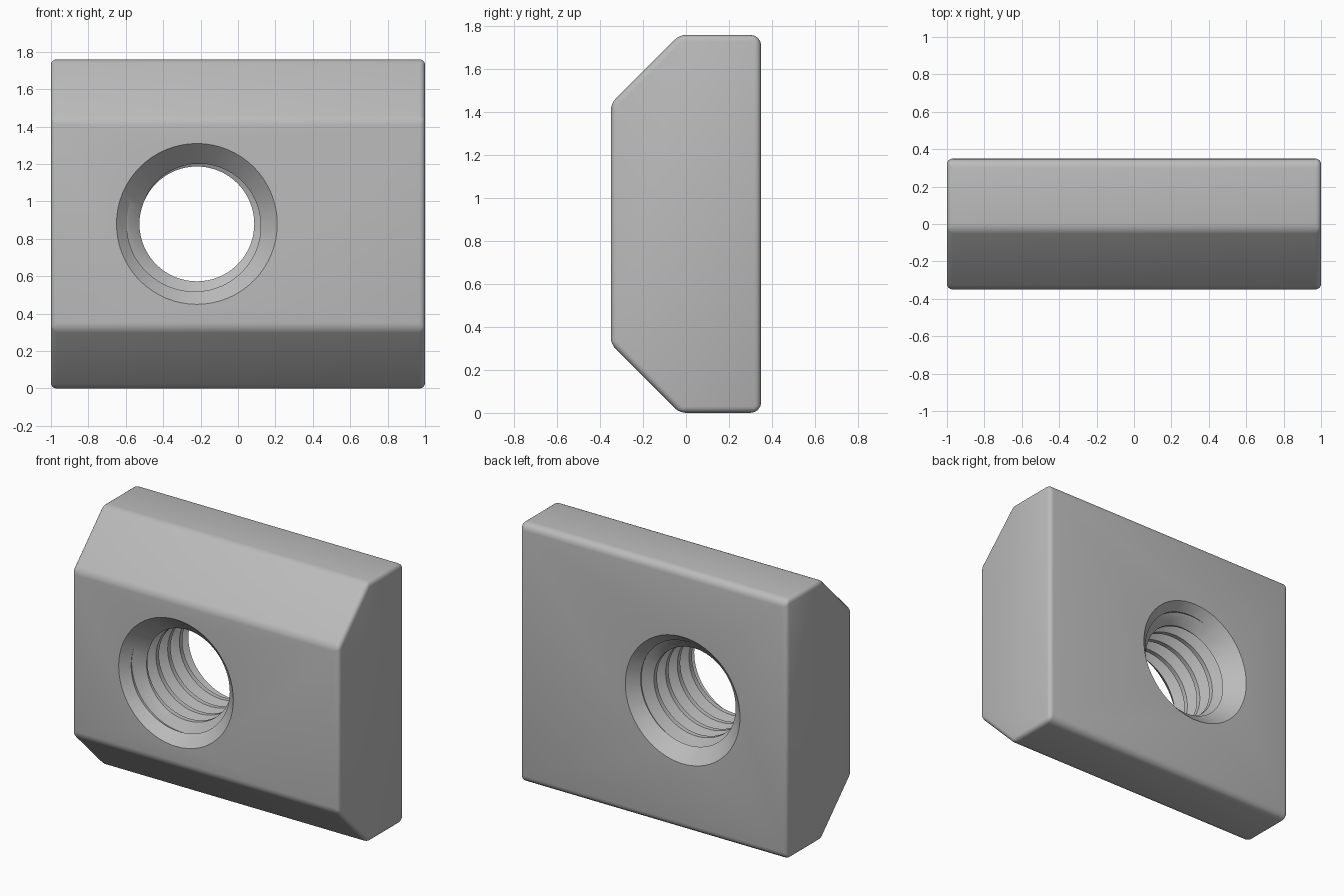
import bpy
import bmesh
import math

if "Cube" in bpy.data.objects:
    bpy.data.objects.remove(bpy.data.objects["Cube"], do_unlink=True)

HALF_DEPTH, HEIGHT, CHAMFER = 0.35, 1.76, 0.32
HOLE_X, HOLE_Z = -0.22, 0.88
MINOR, MAJOR, RIM, PITCH = 0.307, 0.375, 0.43, 0.125

steel = bpy.data.materials.new("Grey steel")
steel.use_nodes = True
colour = (0.5, 0.5, 0.5, 1)
steel.diffuse_color = colour
steel.node_tree.nodes["Principled BSDF"].inputs["Base Color"].default_value = colour


def make_object(name, bm):
    bmesh.ops.recalc_face_normals(bm, faces=bm.faces[:])
    mesh = bpy.data.meshes.new(name)
    bm.to_mesh(mesh)
    bm.free()
    mesh.materials.append(steel)
    obj = bpy.data.objects.new(name, mesh)
    bpy.context.collection.objects.link(obj)
    return obj


def hole_point(radius, angle, y):
    return (HOLE_X + radius * math.cos(angle), y, HOLE_Z + radius * math.sin(angle))


# Chamfered block: side profile extruded along x, wider rounding on the back
def make_block():
    bm = bmesh.new()
    d, c, h = HALF_DEPTH, CHAMFER, HEIGHT
    profile = [(-d, c), (c - d, 0), (d, 0), (d, h), (c - d, h), (-d, h - c)]
    face = bm.faces.new([bm.verts.new((-1, y, z)) for y, z in profile])
    out = bmesh.ops.extrude_face_region(bm, geom=[face])
    verts = [g for g in out["geom"] if isinstance(g, bmesh.types.BMVert)]
    bmesh.ops.translate(bm, verts=verts, vec=(2, 0, 0))
    weight = bm.edges.layers.float.new("bevel_weight_edge")
    for e in bm.edges:
        a, b = (v.co for v in e.verts)
        back = abs(a.x - b.x) > 1 and a.y > 0.3
        e[weight] = 1.0 if back else 0.6
    return make_object("slot_nut_block", bm)


# Threaded cutter: one thread profile swept along a helix, closed at both ends
def make_thread_cutter():
    bm = bmesh.new()
    steps, turns = 64, 10
    section = [(0, MINOR), (0.25, MINOR), (0.56, MAJOR), (0.69, MAJOR), (1, MINOR)]
    previous = None
    for i in range(steps * turns + 1):
        angle = 2 * math.pi * i / steps
        start = PITCH * (i / steps - (turns + 1) / 2)
        row = [bm.verts.new(hole_point(r, angle, start + PITCH * t)) for t, r in section]
        if previous:
            for j in range(len(section) - 1):
                bm.faces.new((previous[j], previous[j + 1], row[j + 1], row[j]))
        previous = row
    bmesh.ops.remove_doubles(bm, verts=bm.verts[:], dist=0.0001)
    border = [e for e in bm.edges if e.is_boundary]
    centres = {s: bm.verts.new((HOLE_X, s * 0.6, HOLE_Z)) for s in (-1, 1)}
    for e in border:
        side = 1 if e.verts[0].co.y > 0 else -1
        bm.faces.new((e.verts[0], e.verts[1], centres[side]))
    return make_object("thread_cutter", bm)


# Countersink cutter: a 45 degree cone for one mouth of the hole
def make_countersink(name, side):
    bm = bmesh.new()
    rings = []
    for offset in (0.1, -0.18):
        y = side * (HALF_DEPTH + offset)
        rings.append([bm.verts.new(hole_point(RIM + offset, 2 * math.pi * i / 64, y))
                      for i in range(64)])
    for i in range(64):
        k = (i + 1) % 64
        bm.faces.new((rings[0][i], rings[0][k], rings[1][k], rings[1][i]))
    for ring in rings:
        bm.faces.new(ring)
    return make_object(name, bm)


block = make_block()
cutters = [make_thread_cutter(),
           make_countersink("front_countersink_cutter", -1),
           make_countersink("back_countersink_cutter", 1)]

bevel = block.modifiers.new("Rounded edges", "BEVEL")
bevel.limit_method = "WEIGHT"
bevel.width = 0.05
bevel.segments = 4
for cutter in cutters:
    cut = block.modifiers.new(cutter.name, "BOOLEAN")
    cut.operation = "DIFFERENCE"
    cut.solver = "EXACT"
    cut.object = cutter

# Apply the cuts, then smooth the rounded faces and keep hard edges
bpy.ops.object.select_all(action="DESELECT")
block.select_set(True)
bpy.context.view_layer.objects.active = block
for name in [m.name for m in block.modifiers]:
    bpy.ops.object.modifier_apply(modifier=name)
for cutter in cutters:
    bpy.data.objects.remove(cutter, do_unlink=True)
bpy.ops.object.shade_smooth_by_angle(angle=math.radians(30))
